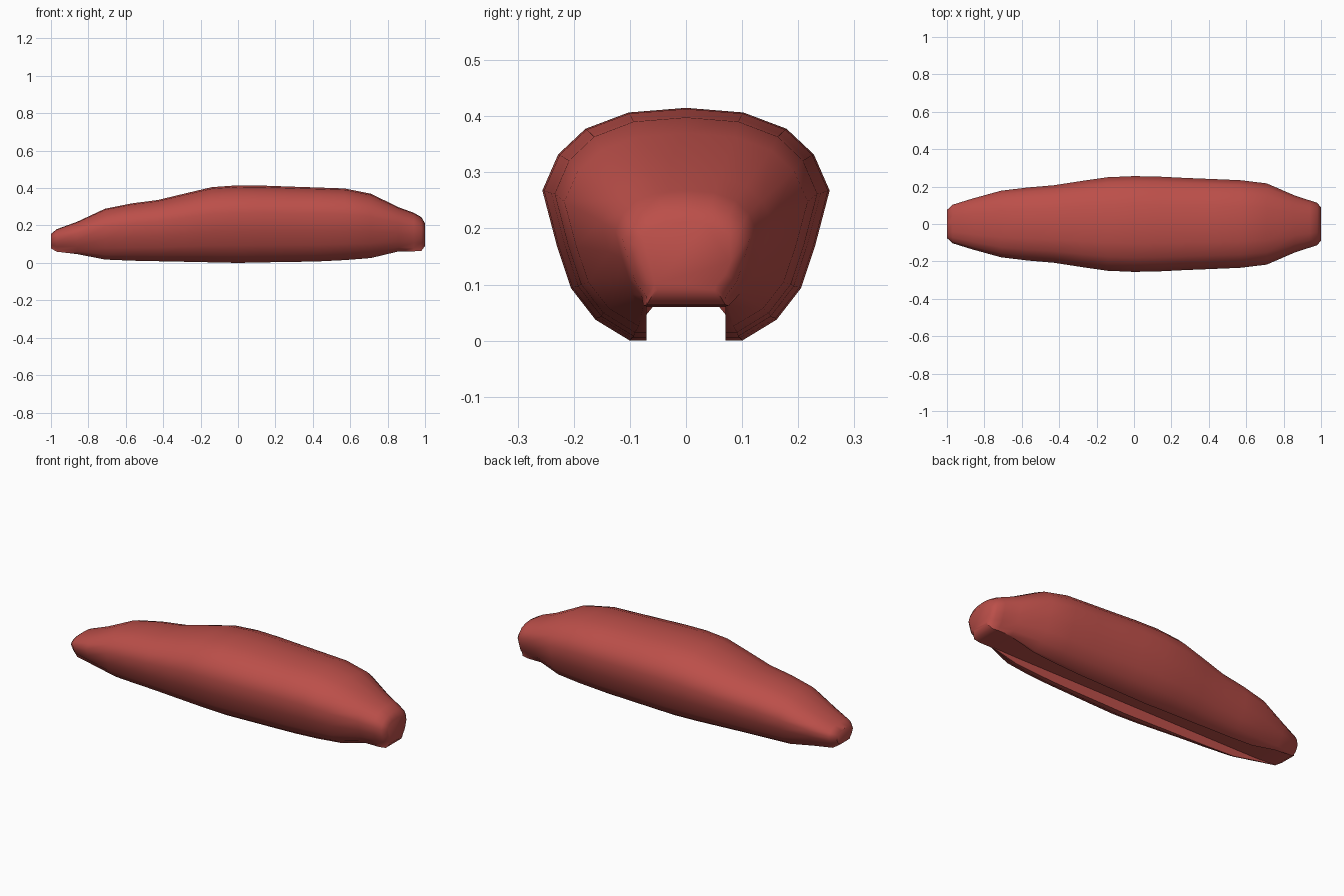
import bpy, bmesh, math

if "Cube" in bpy.data.objects:
    bpy.data.objects.remove(bpy.data.objects["Cube"])

red = bpy.data.materials.new("brick red")
red.diffuse_color = (0.5, 0.078, 0.067, 1)
red.use_nodes = True
red.node_tree.nodes["Principled BSDF"].inputs["Base Color"].default_value = red.diffuse_color

# Stations along the body: x, half width, bottom height, top height
stations = [
    (-1.0, .075, .078, .155), (-.97, .103, .06, .18), (-.86, .137, .047, .22),
    (-.71, .178, .018, .29), (-.57, .195, .012, .318), (-.43, .207, .009, .336),
    (-.28, .23, .006, .372), (-.14, .25, .003, .405), (0, .256, 0, .415),
    (.14, .253, .003, .413), (.28, .246, .005, .408), (.43, .24, .008, .403),
    (.57, .234, .015, .398), (.71, .217, .026, .37), (.86, .152, .062, .297),
    (.94, .126, .062, .268), (.98, .113, .064, .245), (1.0, .088, .09, .212)]

# Half cross-section as fractions of half width and height, top to bottom
section = [(.4, .98), (.7, .91), (.89, .8), (1, .645), (.9, .41), (.8, .225), (.63, .09)]
GROOVE_Y, GROOVE_Z = .07, .06


def ring(x, w, b, t):
    """Closed outline with a square channel in the underside."""
    foot = min(max(.39 * w, .076), .62 * w)
    inner = min(GROOVE_Y, foot * .93)
    half = [(w * u, b + (t - b) * v) for u, v in section]
    half += [(foot, b), (inner, b), (inner, max(b, GROOVE_Z))]
    outline = [(0, t)] + half + [(-y, z) for y, z in reversed(half)]
    return [(x, y, z) for y, z in outline]


# Body shell lofted through the stations
bm = bmesh.new()
rings = [[bm.verts.new(p) for p in ring(*s)] for s in stations]
n = len(rings[0])
for a, b in zip(rings, rings[1:]):
    for i in range(n):
        j = (i + 1) % n
        bm.faces.new((a[i], a[j], b[j], b[i]))
bm.faces.new(rings[0])
bm.faces.new(rings[-1])
bmesh.ops.remove_doubles(bm, verts=bm.verts, dist=1e-5)
bmesh.ops.recalc_face_normals(bm, faces=bm.faces)

mesh = bpy.data.meshes.new("body")
bm.to_mesh(mesh)
bm.free()
mesh.materials.append(red)
body = bpy.data.objects.new("body", mesh)
bpy.context.collection.objects.link(body)
bpy.context.view_layer.objects.active = body
body.select_set(True)
bpy.ops.object.shade_smooth_by_angle(angle=math.radians(50))
